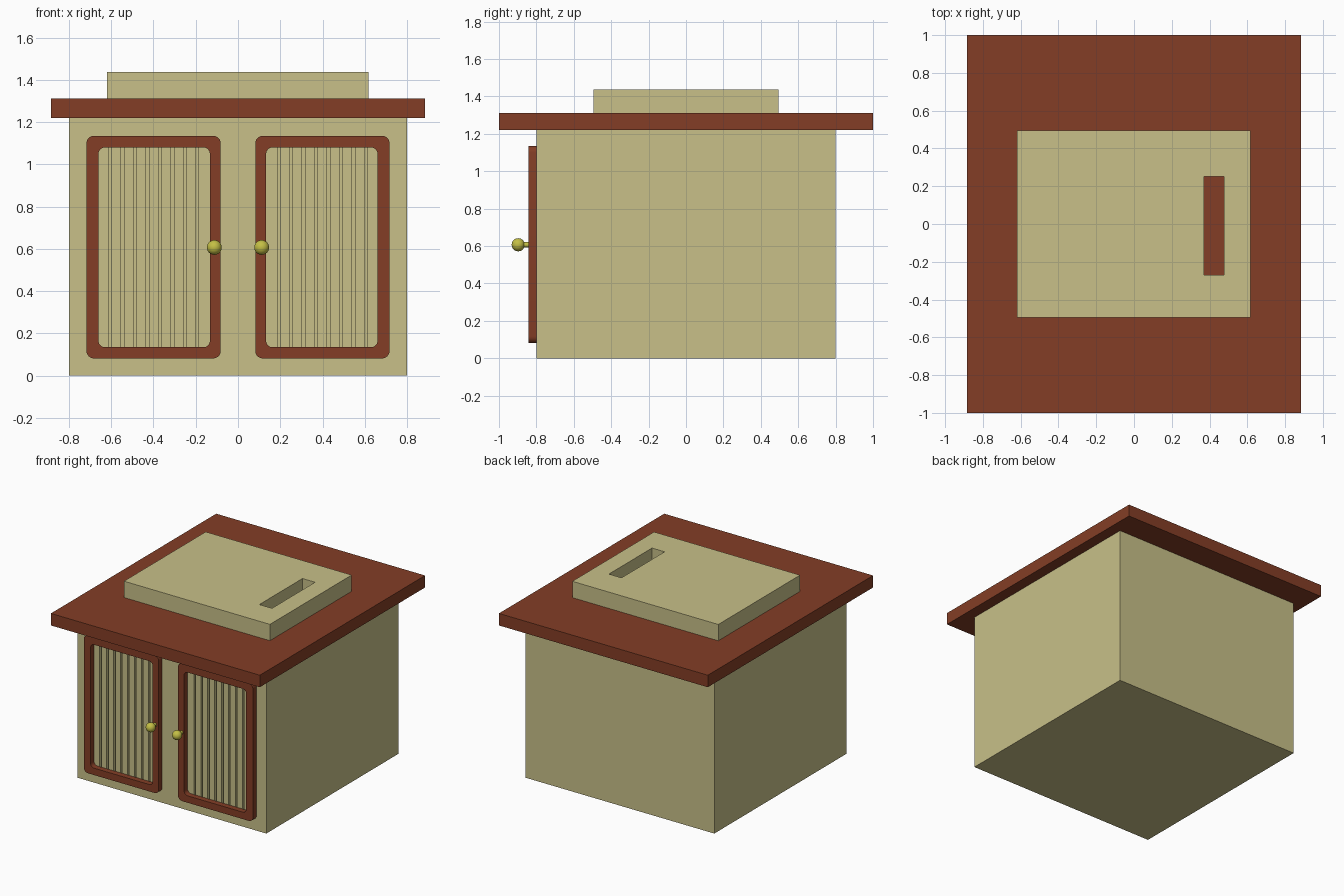
import bpy, bmesh, math
from mathutils import Vector

if "Cube" in bpy.data.objects:
    bpy.data.objects.remove(bpy.data.objects["Cube"])


def material(name, rgb):
    m = bpy.data.materials.new(name)
    m.diffuse_color = (*rgb, 1)
    m.use_nodes = True
    m.node_tree.nodes["Principled BSDF"].inputs["Base Color"].default_value = m.diffuse_color
    return m


TAN = material("tan_paint", (0.58, 0.53, 0.25))
BROWN = material("brown_wood", (0.23, 0.048, 0.019))
BRASS = material("brass", (0.55, 0.52, 0.06))


def finish(name, bm, mat):
    bmesh.ops.recalc_face_normals(bm, faces=bm.faces)
    me = bpy.data.meshes.new(name)
    bm.to_mesh(me)
    bm.free()
    me.materials.append(mat)
    ob = bpy.data.objects.new(name, me)
    bpy.context.collection.objects.link(ob)
    return ob


def add_box(bm, lo, hi):
    lo, hi = Vector(lo), Vector(hi)
    vs = bmesh.ops.create_cube(bm, size=1)["verts"]
    bmesh.ops.scale(bm, vec=hi - lo, verts=vs)
    bmesh.ops.translate(bm, vec=(lo + hi) / 2, verts=vs)


def box(name, lo, hi, mat):
    bm = bmesh.new()
    add_box(bm, lo, hi)
    return finish(name, bm, mat)


def rect(u0, u1, v0, v1, r=0, n=6):
    """Rectangle outline, with rounded corners when r > 0."""
    if not r:
        return [(u1, v1), (u0, v1), (u0, v0), (u1, v0)]
    corners = [(u1 - r, v1 - r), (u0 + r, v1 - r), (u0 + r, v0 + r), (u1 - r, v0 + r)]
    return [(cu + r * math.cos((q + i / n) * math.pi / 2),
             cv + r * math.sin((q + i / n) * math.pi / 2))
            for q, (cu, cv) in enumerate(corners) for i in range(n + 1)]


def ring(name, outer, inner, place, d0, d1, mat):
    """Slab between two outlines, from depth d0 to d1."""
    bm = bmesh.new()
    loops = [[bm.verts.new(place(u, v, d)) for u, v in pts]
             for pts, d in ((outer, d0), (outer, d1), (inner, d1), (inner, d0))]
    n = len(outer)
    for k in range(4):
        a, b = loops[k], loops[(k + 1) % 4]
        for i in range(n):
            j = (i + 1) % n
            bm.faces.new((a[i], a[j], b[j], b[i]))
    return finish(name, bm, mat)


def smooth(ob):
    bpy.ops.object.select_all(action="DESELECT")
    ob.select_set(True)
    bpy.context.view_layer.objects.active = ob
    bpy.ops.object.shade_smooth_by_angle(angle=math.radians(35))


# Cabinet body with vertical grooves cut behind both doors
body = box("cabinet_body", (-0.8, -0.8, 0), (0.8, 0.8, 1.22), TAN)
bm = bmesh.new()
for s in (-1, 1):
    for i in range(8):
        x = s * (0.193 + i * 0.0588)
        add_box(bm, (x - 0.007, -0.9, 0.12), (x + 0.007, -0.775, 1.1))
cutter = finish("groove_cutter", bm, TAN)
cutter.hide_render = True
cutter.hide_set(True)
cut = body.modifiers.new("grooves", "BOOLEAN")
cut.operation = "DIFFERENCE"
cut.solver = "EXACT"
cut.object = cutter

# Overhanging top and raised lid with a slot
box("top_board", (-0.885, -1, 1.22), (0.885, 1, 1.312), BROWN)
ring("lid", rect(-0.62, 0.617, -0.495, 0.495), rect(0.37, 0.477, -0.27, 0.252),
     lambda u, v, d: (u, v, d), 1.312, 1.437, TAN)

# Doors: rounded frame, knob and stem on each side
for side, s in (("left", -1), ("right", 1)):
    frame = ring(side + "_door_frame", rect(0.082, 0.717, 0.082, 1.135, 0.035),
                 rect(0.133, 0.66, 0.135, 1.08, 0.03),
                 lambda u, v, d: (s * u, d, v), -0.8, -0.843, BROWN)
    smooth(frame)
    for part, r, y in (("knob", 0.035, -0.897), ("knob_stem", 0.014, -0.855)):
        if part == "knob":
            bpy.ops.mesh.primitive_uv_sphere_add(segments=24, ring_count=16, radius=r,
                                                 location=(s * 0.112, y, 0.607))
        else:
            bpy.ops.mesh.primitive_cylinder_add(vertices=20, radius=r, depth=0.05,
                                                location=(s * 0.112, y, 0.607),
                                                rotation=(math.pi / 2, 0, 0))
        ob = bpy.context.object
        ob.name = side + "_" + part
        ob.data.materials.append(BRASS)
        smooth(ob)
